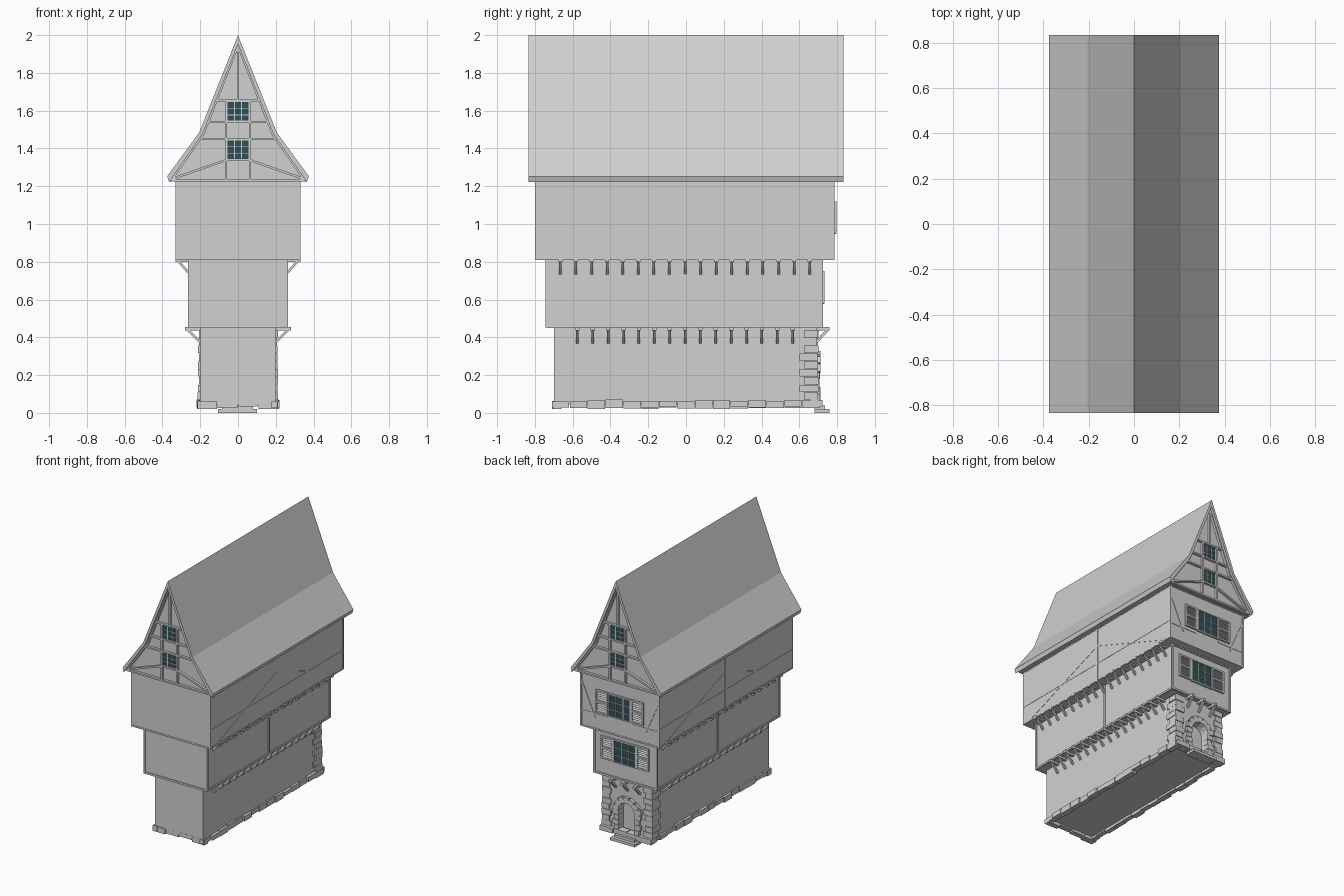
import bpy, bmesh, math, random
from mathutils import Vector, Matrix

random.seed(4)
cube = bpy.data.objects.get("Cube")
if cube:
    bpy.data.objects.remove(cube, do_unlink=True)


def material(name, rgb):
    m = bpy.data.materials.new(name)
    m.use_nodes = True
    m.diffuse_color = (*rgb, 1)
    m.node_tree.nodes["Principled BSDF"].inputs["Base Color"].default_value = (*rgb, 1)
    return m


GREY = material("plain_grey", (0.64, 0.64, 0.64))
TEAL = material("dark_teal_glass", (0.03, 0.078, 0.09))
parts = {}


def part(name):
    return parts.setdefault(name, bmesh.new())


def box(name, x0, x1, y0, y1, z0, z1):
    size = Vector((x1 - x0, y1 - y0, z1 - z0))
    mid = Vector((x0 + x1, y0 + y1, z0 + z1)) / 2
    bmesh.ops.create_cube(part(name), size=1,
                          matrix=Matrix.Translation(mid) @ Matrix.Diagonal((*size, 1)))


def bar(name, a, b, normal, width, depth):
    """Square timber from a to b, with its depth along the normal."""
    a, b, n = Vector(a), Vector(b), Vector(normal).normalized()
    along = b - a
    side = n.cross(along).normalized()
    n = along.normalized().cross(side)
    m = Matrix((along, side * width, n * depth)).transposed().to_4x4()
    m.translation = (a + b) / 2
    bmesh.ops.create_cube(part(name), size=1, matrix=m)


def prism(name, outline, y0, y1):
    """Outline in x and z, extruded along y."""
    bm = part(name)
    face = bm.faces.new([bm.verts.new((x, y0, z)) for x, z in outline])
    new = bmesh.ops.extrude_face_region(bm, geom=[face])["geom"]
    verts = [v for v in new if isinstance(v, bmesh.types.BMVert)]
    bmesh.ops.translate(bm, verts=verts, vec=(0, y1 - y0, 0))
    bmesh.ops.recalc_face_normals(bm, faces=bm.faces[:])


def mirrored(half):
    """Close a right-hand outline that starts at the ridge."""
    return half + [(-x, z) for x, z in reversed(half) if x > 0]


# Storeys
box("ground_storey", -0.2, 0.2, -0.7, 0.64, 0.045, 0.45)
box("middle_storey", -0.258, 0.258, -0.738, 0.718, 0.45, 0.815)
box("upper_storey", -0.328, 0.328, -0.797, 0.782, 0.81, 1.23)

# Entrance wall with arched doorway
R, SPRING = 0.07, 0.215
arch = [(R * math.cos(t), SPRING + R * math.sin(t))
        for t in [math.pi * i / 10 for i in range(11)]]
prism("entrance_wall", [(0.2, 0.45), (0.2, 0.045), (R, 0.045)] + arch
      + [(-R, 0.045), (-0.2, 0.045), (-0.2, 0.45)], 0.635, 0.69)

# Door surround stones and steps
for i in range(7):
    t = math.pi * (i + 0.5) / 7
    d = Vector((math.cos(t), 0, math.sin(t)))
    c = Vector((0, 0.695, SPRING))
    bar("door_arch_stones", c + d * 0.068, c + d * random.uniform(0.108, 0.125),
        (0, 1, 0), 0.04, 0.035)
for s in (-1, 1):
    for i in range(4):
        z = 0.065 + i * 0.038
        outer = s * (0.105 + 0.012 * (i % 2))
        box("door_side_stones", *sorted((s * 0.068, outer)), 0.67,
            0.705 + random.uniform(0, 0.008), z, z + 0.035)
box("door_steps", -0.105, 0.1, 0.68, 0.76, 0, 0.02)
box("door_steps", -0.085, 0.08, 0.68, 0.735, 0.02, 0.04)

# Corner stones beside the entrance
for s in (-1, 1):
    for i in range(9):
        z = 0.068 + i * 0.0415
        out = random.uniform(0.206, 0.214)
        back = 0.6 if i % 2 else 0.625
        inner = 0.15 if i % 2 else 0.135
        box("corner_stones", *sorted((s * inner, s * out)), back,
            random.uniform(0.694, 0.702), z, z + 0.039)


# Uneven foundation stones
def stone_row(count, start, end, place):
    step = (end - start) / count
    for i in range(count):
        a = start + i * step
        place(a, a + step * 0.97, random.uniform(0.02, 0.034),
              random.uniform(0.058, 0.07), random.uniform(-0.006, 0.006))


for s in (-1, 1):
    stone_row(15, -0.71, 0.71, lambda a, b, lo, hi, j: box(
        "foundation_stones", *sorted((s * 0.175, s * (0.215 + j))), a, b, lo, hi))
    end = 0.705 if s < 0 else 0.72
    stone_row(4, -0.215, 0.215, lambda a, b, lo, hi, j: box(
        "foundation_stones", a, b, *sorted((s * 0.66, s * (end + j))), lo, hi))

# Brackets carrying the overhanging storeys
for s in (-1, 1):
    for count, half, wall, reach, z in ((15, 0.57, 0.2, 0.28, 0.445),
                                        (17, 0.66, 0.258, 0.332, 0.81)):
        for i in range(count):
            y = -half - 0.005 + 2 * half * i / (count - 1)
            bar("jetty_beams", (s * (wall - 0.02), y, z), (s * reach, y, z),
                (0, 0, 1), 0.022, 0.02)
            bar("jetty_struts", (s * (reach - 0.015), y, z - 0.005),
                (s * wall, y, z - 0.072), (s, 0, -1), 0.013, 0.013)
for x in (-0.1, 0, 0.1):
    bar("jetty_beams", (x, 0.67, 0.445), (x, 0.76, 0.445), (0, 0, 1), 0.022, 0.02)
    bar("jetty_struts", (x, 0.75, 0.44), (x, 0.69, 0.375), (0, 1, -1), 0.015, 0.015)

# Timber frames of the two upper storeys
for name, hx, y0, y1, z0, z1, w in (
        ("middle_timbers", 0.265, -0.745, 0.725, 0.452, 0.815, 0.014),
        ("upper_timbers", 0.33, -0.8, 0.785, 0.81, 1.23, 0.012)):
    for x in (-hx, hx - w):
        for y in (y0, y1 - w):
            box(name, x, x + w, y, y + w, z0, z1)
        for z in (z0, z1 - w):
            box(name, x, x + w, y0, y1, z, z + w)
        box(name, x, x + w, -0.013, 0.003, z0, z1)
    for y in (y0, y1 - w):
        for z in (z0, z1 - w):
            box(name, -hx, hx, y, y + w, z, z + w)
for s in (-1, 1):
    x = s * 0.326
    bar("upper_braces", (x, -0.79, 0.95), (x, 0.775, 0.95), (s, 0, 0), 0.01, 0.008)
    for y in (-0.72, 0.72):
        bar("upper_braces", (x, 0, 1.09), (x, y, 0.82), (s, 0, 0), 0.01, 0.008)
    bar("upper_braces", (s * 0.32, 0.781, 1.15), (s * 0.21, 0.781, 0.9),
        (0, 1, 0), 0.012, 0.008)
    bar("upper_braces", (s * 0.32, 0.781, 0.93), (s * 0.1, 0.781, 0.93),
        (0, 1, 0), 0.01, 0.008)


# Windows: glass plate, frame and glazing bars
def window(y, s, hw, z0, z1, frame):
    n = (0, s, 0)
    mid = (z0 + z1) / 2
    bar("window_glass", (-hw, y + s * 0.002, mid), (hw, y + s * 0.002, mid),
        n, z1 - z0, 0.008)
    yf = y + s * 0.004
    for x in (-hw, hw):
        bar("window_frames", (x, yf, z0), (x, yf, z1), n, frame, 0.016)
    for z in (z0, z1):
        bar("window_frames", (-hw, yf, z), (hw, yf, z), n, frame, 0.016)
    for x in (-hw / 3, hw / 3):
        bar("glazing_bars", (x, yf, z0), (x, yf, z1), n, 0.005, 0.011)
    for f in (0.3, 0.65):
        z = z0 + (z1 - z0) * f
        bar("glazing_bars", (-hw, yf, z), (hw, yf, z), n, 0.004, 0.01)


for y, z in ((0.718, 0.58), (0.782, 0.95)):
    window(y, 1, 0.09, z, z + 0.165, 0.008)
    # Louvred shutters
    for s in (-1, 1):
        for x in (0.102, 0.193):
            bar("shutter_frames", (s * x, y + 0.006, z), (s * x, y + 0.006, z + 0.17),
                (0, 1, 0), 0.012, 0.016)
        for h in (0.006, 0.085, 0.164):
            bar("shutter_frames", (s * 0.1, y + 0.006, z + h), (s * 0.195, y + 0.006, z + h),
                (0, 1, 0), 0.012, 0.016)
        for i in range(11):
            h = z + 0.015 + i * 0.014
            bar("shutter_slats", (s * 0.1, y + 0.004, h), (s * 0.195, y + 0.004, h),
                (0, 1, 0.6), 0.009, 0.006)

# Bell-cast roof shell and the attic inside it
outer = [(0, 2.0), (0.205, 1.485), (0.375, 1.252)]
inner = [(0, 1.95), (0.188, 1.475), (0.365, 1.222)]
prism("roof", outer + inner[::-1] + [(-x, z) for x, z in inner[1:]]
      + [(-x, z) for x, z in outer[:0:-1]], -0.835, 0.835)
prism("attic", mirrored([(0, 1.955), (0.19, 1.475), (0.366, 1.224)]), -0.8, 0.8)

# Gable timbers and windows at both ends
for s in (-1, 1):
    y = s * 0.803
    lines = [((0, 1.65), (0, 1.95)), ((-0.35, 1.232), (0.35, 1.232))]
    lines += [((-hx, z), (hx, z)) for hx, z in
              ((0.118, 1.655), (0.16, 1.54), (0.2, 1.45), (0.06, 1.34))]
    for m in (-1, 1):
        lines += [((m * 0.064, 1.225), (m * 0.064, 1.655)),
                  ((m * 0.064, 1.338), (m * 0.345, 1.24)),
                  ((0, 1.945), (m * 0.184, 1.475)),
                  ((m * 0.184, 1.475), (m * 0.355, 1.23))]
    for a, b in lines:
        bar("gable_timbers", (a[0], y, a[1]), (b[0], y, b[1]), (0, s, 0), 0.012, 0.03)
    for z0, z1 in ((1.345, 1.444), (1.546, 1.649)):
        window(s * 0.8, s, 0.058, z0, z1, 0.006)

# Turn each collected part into an object
for name, bm in parts.items():
    mesh = bpy.data.meshes.new(name)
    bm.to_mesh(mesh)
    bm.free()
    mesh.materials.append(TEAL if name == "window_glass" else GREY)
    bpy.context.collection.objects.link(bpy.data.objects.new(name, mesh))
